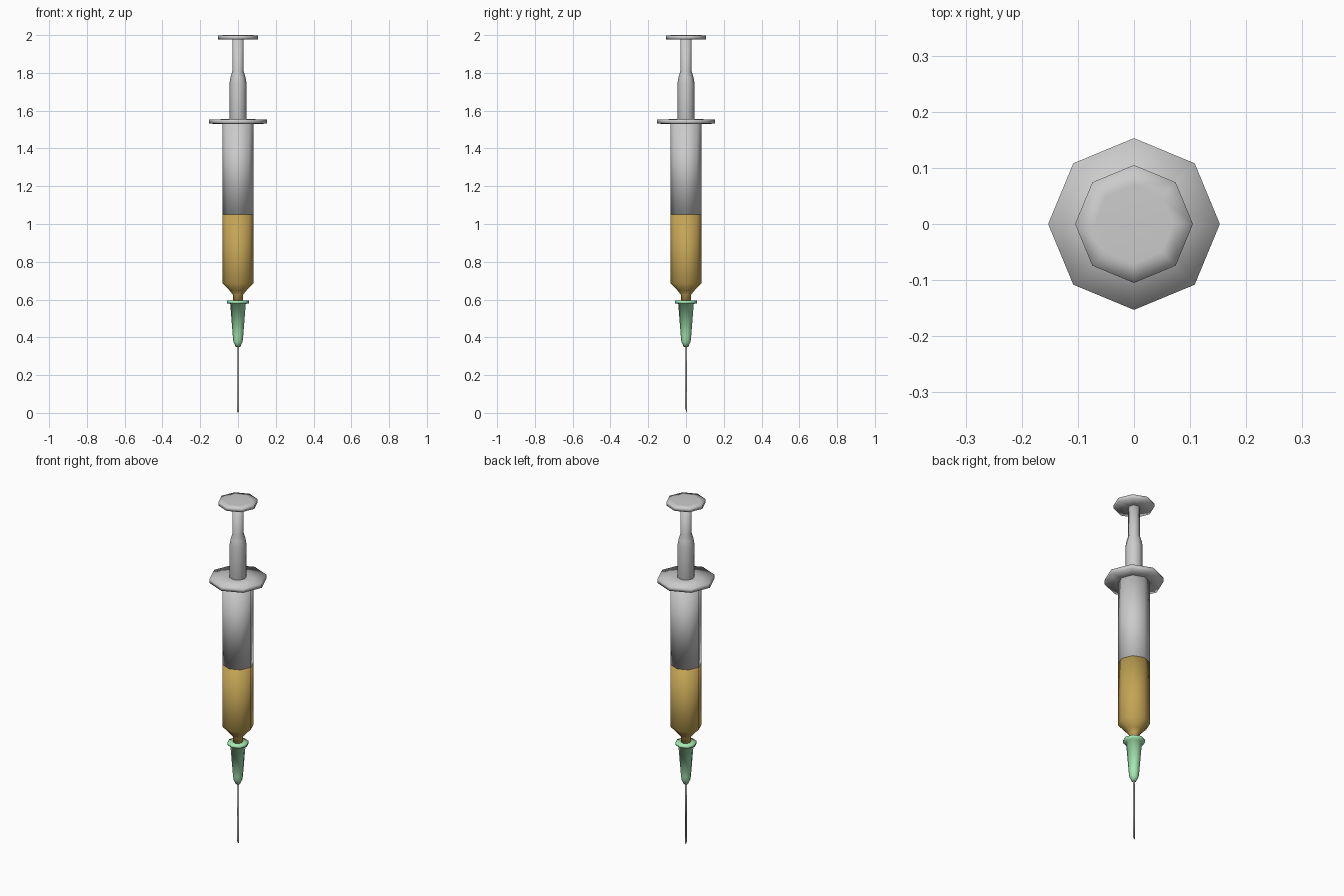
import bpy, bmesh, math

if "Cube" in bpy.data.objects:
    bpy.data.objects.remove(bpy.data.objects["Cube"])


def material(name, color):
    m = bpy.data.materials.new(name)
    m.diffuse_color = color
    m.use_nodes = True
    m.node_tree.nodes["Principled BSDF"].inputs["Base Color"].default_value = m.diffuse_color
    return m


def lathe(name, profile, mat=None, sides=8):
    """Revolve (radius, z) points, listed bottom to top, and cap both ends."""
    bm = bmesh.new()
    rings = []
    for r, z in profile:
        rings.append([bm.verts.new((r * math.cos(a), r * math.sin(a), z))
                      for a in (2 * math.pi * i / sides for i in range(sides))])
    for low, high in zip(rings, rings[1:]):
        for i in range(sides):
            j = (i + 1) % sides
            bm.faces.new((low[i], low[j], high[j], high[i]))
    bm.faces.new(rings[0][::-1])
    bm.faces.new(rings[-1])
    for f in bm.faces:
        f.smooth = True
    me = bpy.data.meshes.new(name)
    bm.to_mesh(me)
    bm.free()
    ob = bpy.data.objects.new(name, me)
    bpy.context.collection.objects.link(ob)
    if mat:
        me.materials.append(mat)
    return ob


brown = material("amber_liquid", (0.55, 0.37, 0.09, 1))
green = material("green_plastic", (0.38, 0.82, 0.45, 1))

# Needle, with its tip cut at a slant
needle = lathe("needle", [(0.005, 0.0), (0.005, 0.36)])
for v in needle.data.vertices:
    if v.co.z < 0.1:
        v.co.z = (0.005 - v.co.y) * 2.5

# Green needle hub with a collar
lathe("needle_hub", [(0.012, 0.35), (0.024, 0.375), (0.027, 0.40), (0.041, 0.577),
                     (0.057, 0.580), (0.057, 0.594), (0.025, 0.595)], green)

# Liquid-filled lower barrel and nozzle
lathe("liquid", [(0.025, 0.58), (0.027, 0.625), (0.045, 0.648),
                 (0.083, 0.688), (0.083, 1.05)], brown)

# Empty upper barrel with finger flange
lathe("barrel", [(0.083, 1.05), (0.083, 1.53)])
lathe("finger_flange", [(0.083, 1.53), (0.153, 1.531), (0.153, 1.554), (0.045, 1.555)])

# Plunger rod and thumb rest
lathe("plunger_rod", [(0.045, 1.10), (0.045, 1.746), (0.040, 1.775), (0.030, 1.81), (0.030, 1.985)])
lathe("thumb_rest", [(0.030, 1.977), (0.105, 1.978), (0.105, 1.998), (0.07, 2.0)])
